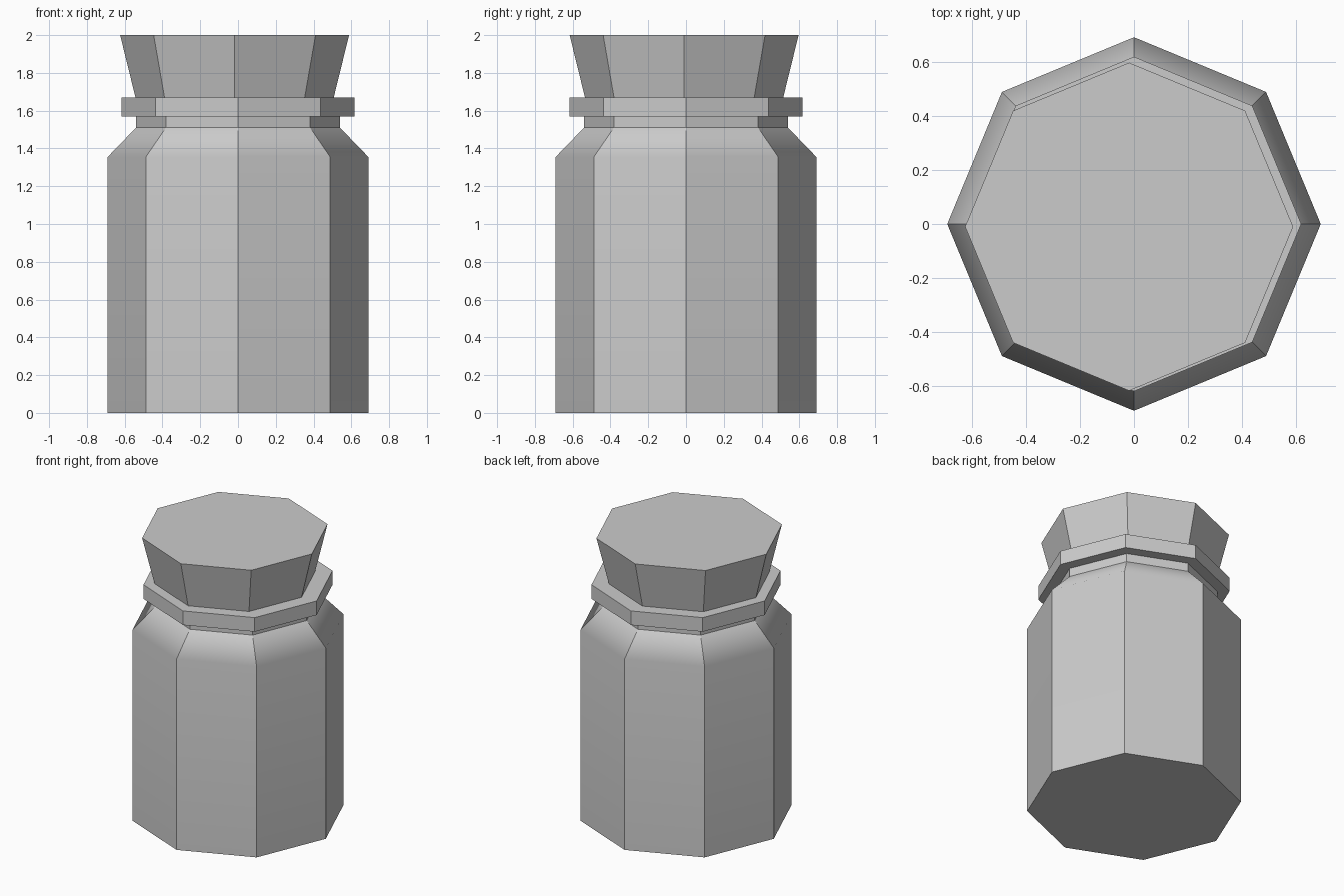
import bpy, bmesh, math

if "Cube" in bpy.data.objects:
    bpy.data.objects.remove(bpy.data.objects["Cube"])

SIDES = 8


def lathe(name, profile, centre=(0, 0), soft_ring=None):
    """Octagonal solid from (radius, z) rings; soft_ring is shaded smoothly."""
    bm = bmesh.new()
    rings = []
    for r, z in profile:
        rings.append([bm.verts.new((centre[0] + r * math.cos(i * math.tau / SIDES),
                                    centre[1] + r * math.sin(i * math.tau / SIDES), z))
                      for i in range(SIDES)])
    for low, high in zip(rings, rings[1:]):
        for i in range(SIDES):
            j = (i + 1) % SIDES
            bm.faces.new((low[i], low[j], high[j], high[i]))
    bm.faces.new(rings[0][::-1])
    bm.faces.new(rings[-1])
    if soft_ring is not None:
        soft = set(rings[soft_ring])
        for f in bm.faces:
            f.smooth = True
        for e in bm.edges:
            e.smooth = all(v in soft for v in e.verts)
    bm.normal_update()
    mesh = bpy.data.meshes.new(name)
    bm.to_mesh(mesh)
    bm.free()
    obj = bpy.data.objects.new(name, mesh)
    bpy.context.collection.objects.link(obj)
    return obj


# Jar: straight body, softly shaded shoulder, neck and projecting lip
jar = lathe("jar", [(0.69, 0), (0.69, 1.355), (0.54, 1.51), (0.54, 1.57),
                    (0.618, 1.57), (0.618, 1.67)], soft_ring=1)
weighted = jar.modifiers.new("weighted_normals", "WEIGHTED_NORMAL")
weighted.keep_sharp = True

# Stopper: flaring plug, slightly off centre and seated in the lip
lathe("stopper", [(0.51, 1.61), (0.606, 2.0)], centre=(-0.018, -0.01))
